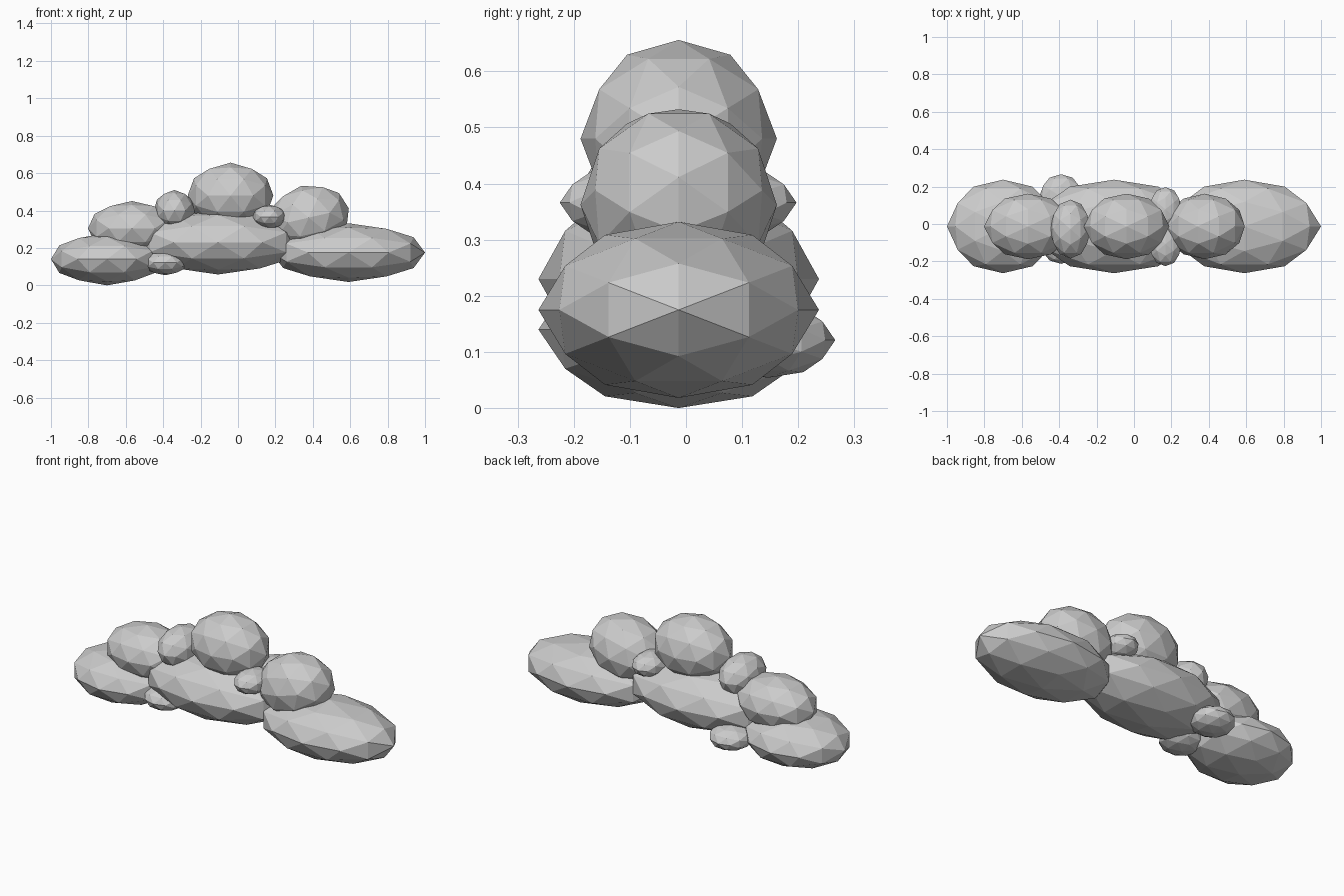
import bpy
import bmesh
from math import radians, atan2, pi, sqrt
from mathutils import Matrix

if "Cube" in bpy.data.objects:
    bpy.data.objects.remove(bpy.data.objects["Cube"])

# Tilt that puts an icosphere edge midpoint on each main axis
EDGE_UP = pi / 2 - atan2(1, (1 + sqrt(5)) / 2)


def puff(name, centre, radii, tilt=0):
    """Faceted ellipsoid, optionally tilted in the front plane."""
    bm = bmesh.new()
    bmesh.ops.create_icosphere(bm, subdivisions=2, radius=1)
    shape = (Matrix.Translation(centre)
             @ Matrix.Rotation(radians(-tilt), 4, 'Y')
             @ Matrix.Diagonal((*radii, 1))
             @ Matrix.Rotation(EDGE_UP, 4, 'Y'))
    bmesh.ops.transform(bm, matrix=shape, verts=bm.verts)
    mesh = bpy.data.meshes.new(name)
    bm.to_mesh(mesh)
    bm.free()
    obj = bpy.data.objects.new(name, mesh)
    bpy.context.collection.objects.link(obj)
    return obj


Y = -0.013

# Wide base of the cloud
puff("base_puff_left", (-0.70, Y, 0.14), (0.30, 0.25, 0.14))
puff("base_puff_middle", (-0.107, Y, 0.23), (0.45, 0.25, 0.172))
puff("base_puff_right", (0.59, Y, 0.175), (0.41, 0.25, 0.157))

# Upper row
puff("upper_puff_left", (-0.567, Y, 0.305), (0.235, 0.175, 0.146))
puff("top_puff", (-0.04, Y, 0.48), (0.229, 0.175, 0.176))
puff("upper_puff_right", (0.378, Y, 0.362), (0.22, 0.175, 0.175), tilt=13)
puff("upper_puff_small", (-0.34, -0.027, 0.40), (0.11, 0.157, 0.11))

# Small filler puffs, front and back
for side, y_high, y_low in (("front", -0.107, -0.093), ("back", 0.079, 0.146)):
    puff("high_filler_" + side, (0.168, y_high, 0.366), (0.089, 0.118, 0.065))
    puff("low_filler_" + side, (-0.39, y_low, 0.121), (0.117, 0.12, 0.067))
